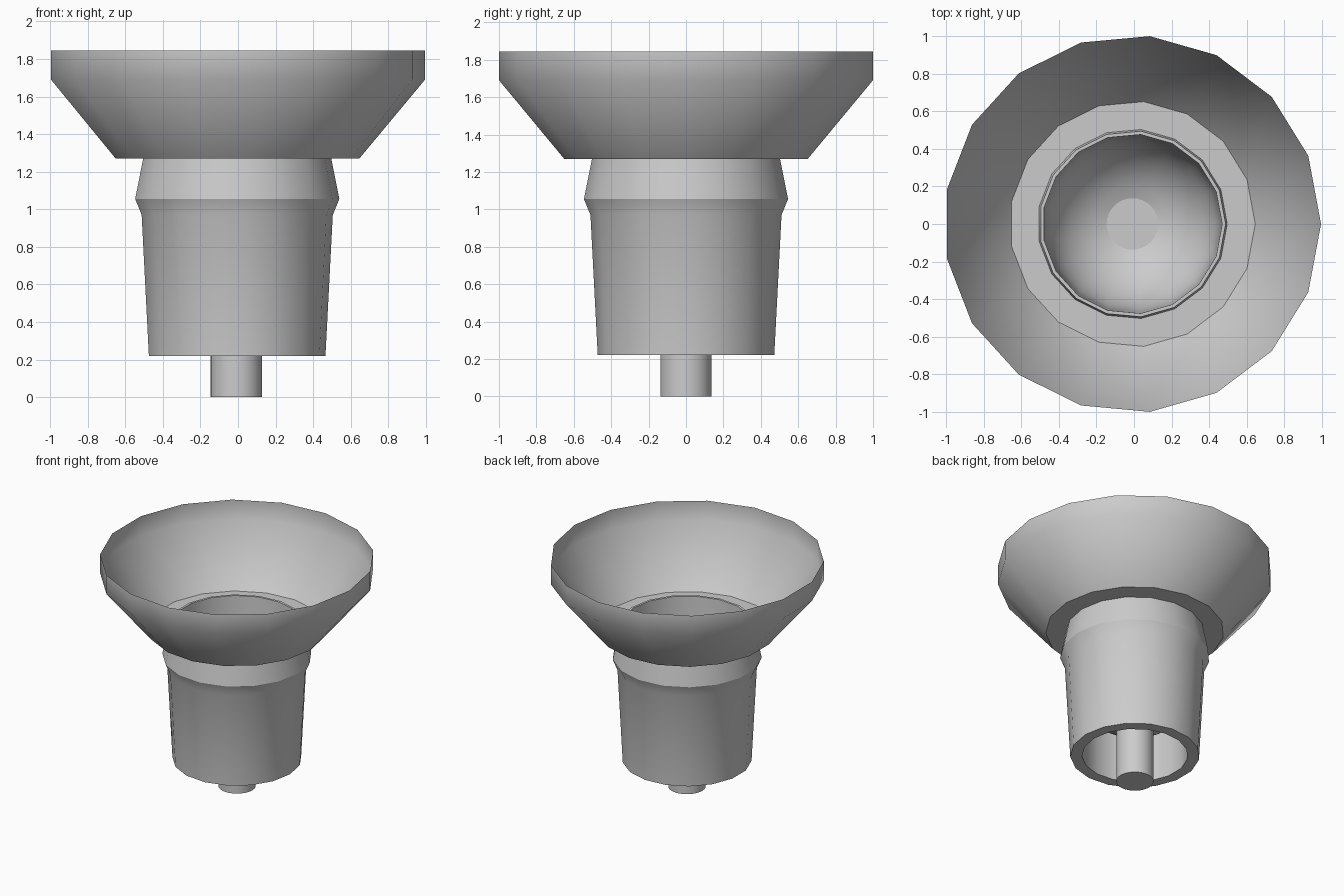
import bpy, bmesh, math

if "Cube" in bpy.data.objects:
    bpy.data.objects.remove(bpy.data.objects["Cube"])

CX = -0.0085   # a 17-sided ring is slightly lopsided in x


def lathe(name, profile, sides, angle, cap_start=False, cap_end=False):
    """Revolve (radius, z) points about the vertical axis."""
    bm = bmesh.new()
    rings = []
    for r, z in profile:
        rings.append([bm.verts.new((CX + r * math.cos(2 * math.pi * i / sides),
                                    r * math.sin(2 * math.pi * i / sides), z))
                      for i in range(sides)])
    for a, b in zip(rings, rings[1:]):
        for i in range(sides):
            j = (i + 1) % sides
            bm.faces.new((a[i], a[j], b[j], b[i]))
    if cap_start:
        bm.faces.new(rings[0][::-1])
    if cap_end:
        bm.faces.new(rings[-1])
    mesh = bpy.data.meshes.new(name)
    bm.to_mesh(mesh)
    bm.free()
    obj = bpy.data.objects.new(name, mesh)
    bpy.context.collection.objects.link(obj)
    bpy.ops.object.select_all(action='DESELECT')
    obj.select_set(True)
    bpy.context.view_layer.objects.active = obj
    bpy.ops.object.shade_smooth_by_angle(angle=math.radians(angle))
    return obj


# Thin flared cup with its flat floor ring
lathe("flared_cup", [(0.495, 1.27), (0.654, 1.27), (1.004, 1.69), (1.004, 1.845)], 17, 50)

# Sleeve: inner cavity wall, bottom ring, tapered outside with ridge, top lip
lathe("sleeve", [(0.388, 0.64), (0.388, 0.22), (0.474, 0.22), (0.513, 0.97),
                 (0.548, 1.055), (0.496, 1.315), (0.478, 1.315)], 17, 30)

# Rounded bowl inside the sleeve
bowl_r, bowl_z = 0.466, 0.90
start = math.acos(0.135 / bowl_r)
bowl = [(0.478, 1.315)]
for k in range(9):
    t = start * k / 8
    bowl.append((bowl_r * math.cos(t), bowl_z - bowl_r * math.sin(t)))
lathe("inner_bowl", bowl, 17, 40)

# Central peg, closed at both ends
lathe("centre_peg", [(0.137, 0.0), (0.137, 0.46)], 32, 30, True, True)
